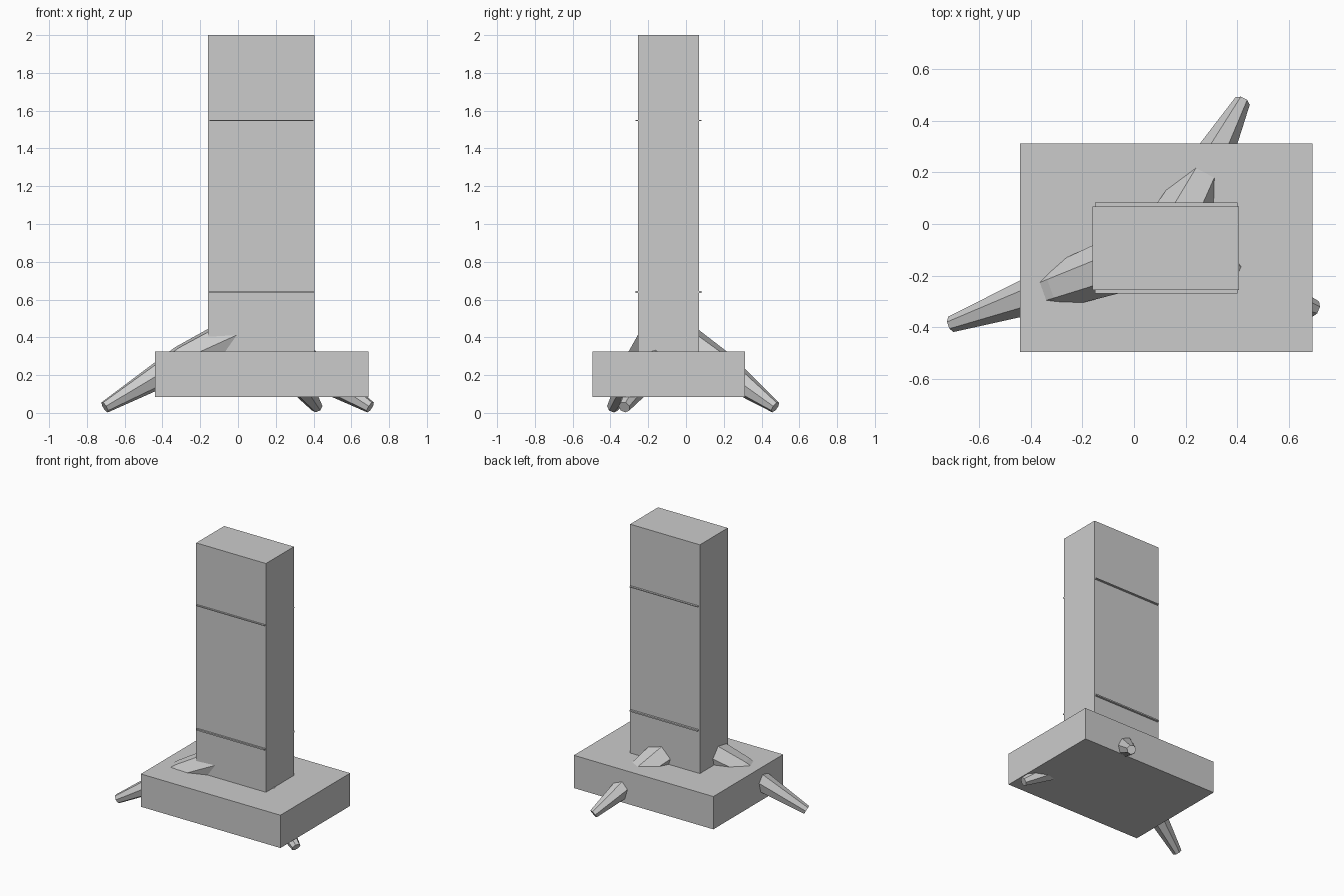
import bpy, bmesh
from math import cos, sin, pi
from mathutils import Vector

if "Cube" in bpy.data.objects:
    bpy.data.objects.remove(bpy.data.objects["Cube"])


def box(name, lo, hi):
    bm = bmesh.new()
    bmesh.ops.create_cube(bm, size=1)
    for v in bm.verts:
        v.co = Vector([(a + b) / 2 + c * (b - a) for a, b, c in zip(lo, hi, v.co)])
    finish(name, bm)


def finish(name, bm):
    bmesh.ops.recalc_face_normals(bm, faces=bm.faces[:])
    me = bpy.data.meshes.new(name)
    bm.to_mesh(me)
    bm.free()
    bpy.context.collection.objects.link(bpy.data.objects.new(name, me))


def root(name, path, radii, sides=7):
    """Tapered, faceted tube along a path, with one facet facing up."""
    pts = [Vector(p) for p in path]
    bm = bmesh.new()
    rings = []
    for i, (p, r) in enumerate(zip(pts, radii)):
        d = (pts[min(i + 1, len(pts) - 1)] - pts[max(i - 1, 0)]).normalized()
        side = d.cross(Vector((0, 0, 1))).normalized()
        up = side.cross(d)
        angles = [pi / 2 + pi / sides + 2 * pi * k / sides for k in range(sides)]
        rings.append([bm.verts.new(p + r * (side * cos(a) + up * sin(a))) for a in angles])
    for a, b in zip(rings, rings[1:]):
        for k in range(sides):
            n = (k + 1) % sides
            bm.faces.new((a[k], a[n], b[n], b[k]))
    bm.faces.new(rings[0])
    bm.faces.new(rings[-1])
    finish(name, bm)


# plinth and upright slab
box("plinth", (-0.44, -0.495, 0.085), (0.69, 0.312, 0.325))
box("pillar", (-0.16, -0.255, 0.325), (0.405, 0.068, 2.0))

# thin raised bands on front and back
for label, z, h in (("lower", 0.64, 0.005), ("upper", 1.548, 0.003)):
    for face, y0, y1 in (("front", -0.268, -0.25), ("back", 0.063, 0.083)):
        box(f"{label}_{face}_band", (-0.15, y0, z - h), (0.4, y1, z + h))

# roots radiating from the pillar's core: start height, middle height, tip
core = Vector((0.125, -0.09, 0))
for name, z0, zm, tip in (
    ("left_root", 0.46, 0.275, (-0.705, -0.387, 0.03)),
    ("back_root", 0.40, 0.235, (0.418, 0.472, 0.03)),
    ("right_root", 0.40, 0.215, (0.70, -0.327, 0.03)),
):
    tip = Vector(tip)
    mid = (core + tip) / 2
    root(name, [(core.x, core.y, z0), (mid.x, mid.y, zm), tip], [0.13, 0.088, 0.032])
